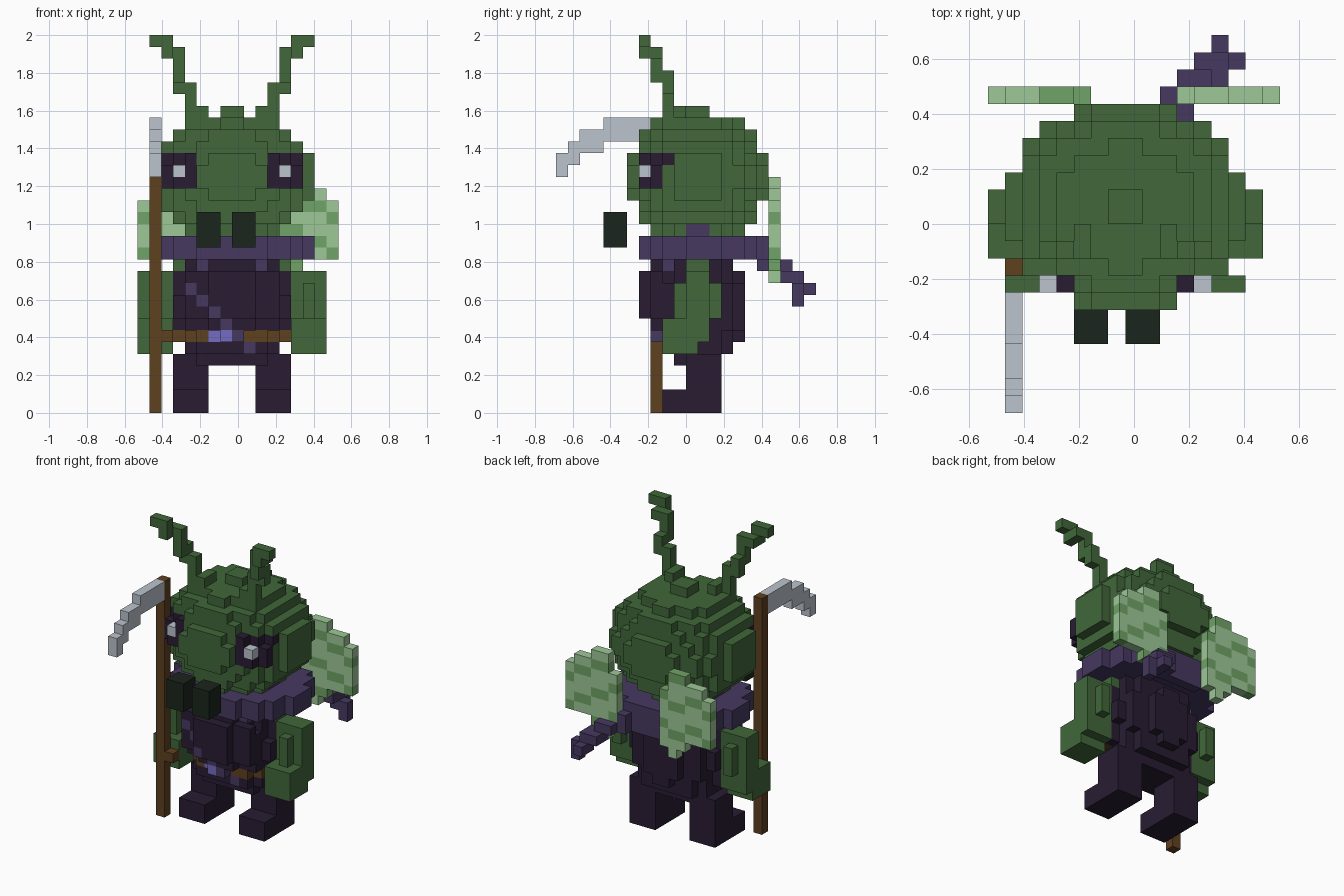
import bpy, bmesh
from mathutils import Vector

S = 0.0625  # size of one cube
old = bpy.data.objects.get("Cube")
if old:
    bpy.data.objects.remove(old, do_unlink=True)


def linear(c):
    return c / 12.92 if c <= 0.04045 else ((c + 0.055) / 1.055) ** 2.4


def material(name, code):
    rgb = [linear(int(code[i:i + 2], 16) / 255) for i in (0, 2, 4)] + [1]
    m = bpy.data.materials.new(name)
    m.use_nodes = True
    m.diffuse_color = rgb
    m.node_tree.nodes["Principled BSDF"].inputs["Base Color"].default_value = rgb
    return m


COLOURS = {"green": "41673A", "dark": "281C32", "purple": "463860",
           "lilac": "766CC4", "brown": "5F4120", "grey": "BCC4CD",
           "wing_light": "9DC897", "wing_stripe": "70A367", "jaw_green": "1A251C"}
MATS = {n: material(n, c) for n, c in COLOURS.items()}
cells = {}  # cube position -> (part, colour); the first part keeps the cube


def put(part, colour, us, vs, ws):
    for u in us:
        for v in vs:
            for w in ws:
                c = colour(u, v, w) if callable(colour) else colour
                cells.setdefault((u, v, w), (part, c))


def ball(part, colour, centre, radii, ws):
    # cubes whose middle lies inside an ellipsoid
    for w in ws:
        for u in range(-9, 9):
            for v in range(-9, 10):
                if sum(((k + .5 - c) / r) ** 2
                       for k, c, r in zip((u, v, w), centre, radii)) < 1:
                    put(part, colour, [u], [v], [w])


def side(u):
    # distance index counted outwards from the middle plane
    return u if u >= 0 else -u - 1


def mirrored(part, colour, us, vs, ws):
    put("left_" + part, colour, us, vs, ws)
    put("right_" + part, colour, [-u - 1 for u in us], vs, ws)


# Scarf folds reaching up beside the neck
mirrored("scarf_fold", "purple", [3], [0, 1], [15])


# Head with eyes
def head_colour(u, v, w):
    if (side(u), v, w) == (4, -4, 20):
        return "grey"
    eye = 3 <= side(u) <= 5 and 19 <= w <= 21
    return "dark" if eye and (v < -2 or (v, w) == (-2, 21)) else "green"


ball("head", head_colour, (0, 1, 20), (7, 6, 5.6), range(15, 26))

# Antennae
for a, v, low, high in [(2, -2, 25, 26), (2, -1, 25, 26), (3, -2, 24, 28),
                        (4, -2, 27, 29), (4, -3, 28, 31), (5, -3, 30, 31),
                        (5, -4, 30, 32), (6, -4, 31, 32)]:
    mirrored("antenna", "green", [a], [v], range(low, high))

# Mandibles
put("right_mandible", "jaw_green", range(-3, -1), range(-7, -5), range(14, 17))
put("left_mandible", "jaw_green", range(0, 2), range(-7, -5), range(14, 17))


# Torso with sash, belt and buckle
def torso_colour(u, v, w):
    if w == 6 and u in (-2, -1) and v < 0:
        return "lilac"
    if w > 4 and u == 6 - w and v < 0:
        return "purple"
    if w == 6 and v < 1:
        return "brown"
    if w == 12 and side(u) >= 2 and v < -1:
        return "purple"
    return "dark"


ball("torso", torso_colour, (0, 1, 9), (5, 4, 6.2), range(5, 13))
ball("torso", torso_colour, (0, 1, 4.5), (4, 2, 1), [4])
put("chest", torso_colour, range(-2, 2), [-4], range(8, 12))
put("chest", torso_colour, range(-4, 4), [-3], range(8, 12))
put("chest", torso_colour, range(-2, 2), [-3], [12])
put("belt_end", "brown", [-6], [-3], [6])

# Scarf and its tail
ball("scarf", "purple", (0, 1.5, 14), (7, 5.55, 5), (13, 14))
put("scarf", "purple", range(-2, 4), [6], [12])
for u, v, low, high in [(2, 7, 12, 14), (3, 8, 12, 13), (4, 8, 11, 13),
                        (5, 8, 11, 12), (4, 9, 11, 12), (5, 9, 10, 12),
                        (6, 9, 9, 11), (5, 10, 10, 11)]:
    put("scarf_tail", "purple", [u], [v], range(low, high))

# Legs and feet
mirrored("leg", "dark", range(2, 5), range(0, 3), range(0, 5))
mirrored("foot", "dark", range(2, 5), range(-2, 0), range(0, 2))

# Arms: rounded upper part, forearm reaching forwards
mirrored("arm", "green", [5, 6, 7], [0, 1], range(8, 12))
mirrored("arm", "green", [6], range(-1, 3), range(8, 11))
mirrored("arm", "green", [5, 6, 7], range(-2, 2), [6, 7])
mirrored("arm", "green", [5, 6, 7], range(-2, 1), [5])
mirrored("arm", "green", [4], [0, 1], [11, 12])

# Striped wings
for a, low, high in [(3, 12, 18), (4, 11, 20), (5, 12, 20),
                     (6, 13, 19), (7, 13, 19), (8, 13, 18)]:
    for w in range(low, high):
        left = "wing_stripe" if (w + a // 2) % 3 == 2 else "wing_light"
        right = "wing_stripe" if (w - a // 2 % 2) % 3 == 1 else "wing_light"
        put("left_wing", left, [a], [7], [w])
        put("right_wing", right, [-a], [7], [w])

# Scythe
put("scythe_pole", "brown", [-7], [-3], range(0, 25))
for v in range(-11, -3):
    low = min(23, 31 + v) if v < -9 else (22 if v < -7 else 23)
    put("scythe_blade", "grey", [-7], [v], (low, low + 1))

# Turn the cubes of each part into one outer skin
AXES = [Vector(a) for a in ((1, 0, 0), (0, 1, 0), (0, 0, 1))]
for part in sorted({p for p, c in cells.values()}):
    own = {pos: c for pos, (p, c) in cells.items() if p == part}
    names = sorted(set(own.values()))
    mesh = bpy.data.meshes.new(part)
    for n in names:
        mesh.materials.append(MATS[n])
    bm = bmesh.new()
    verts = {}
    for pos, colour in own.items():
        mid = Vector(pos) + Vector((.5, .5, .5))
        for i in range(3):
            for sign in (1, -1):
                n, s, t = AXES[i] * sign, AXES[(i + 1) % 3], AXES[(i + 2) % 3] * sign
                if tuple(int(k) for k in Vector(pos) + n) in cells:
                    continue
                loop = []
                for p, q in ((-1, -1), (1, -1), (1, 1), (-1, 1)):
                    corner = mid + (n + s * p + t * q) / 2
                    key = tuple(round(k) for k in corner)
                    if key not in verts:
                        verts[key] = bm.verts.new(Vector(key) * S - Vector((S / 2, 0, 0)))
                    loop.append(verts[key])
                bm.faces.new(loop).material_index = names.index(colour)
    bm.to_mesh(mesh)
    bm.free()
    bpy.context.collection.objects.link(bpy.data.objects.new(part, mesh))
